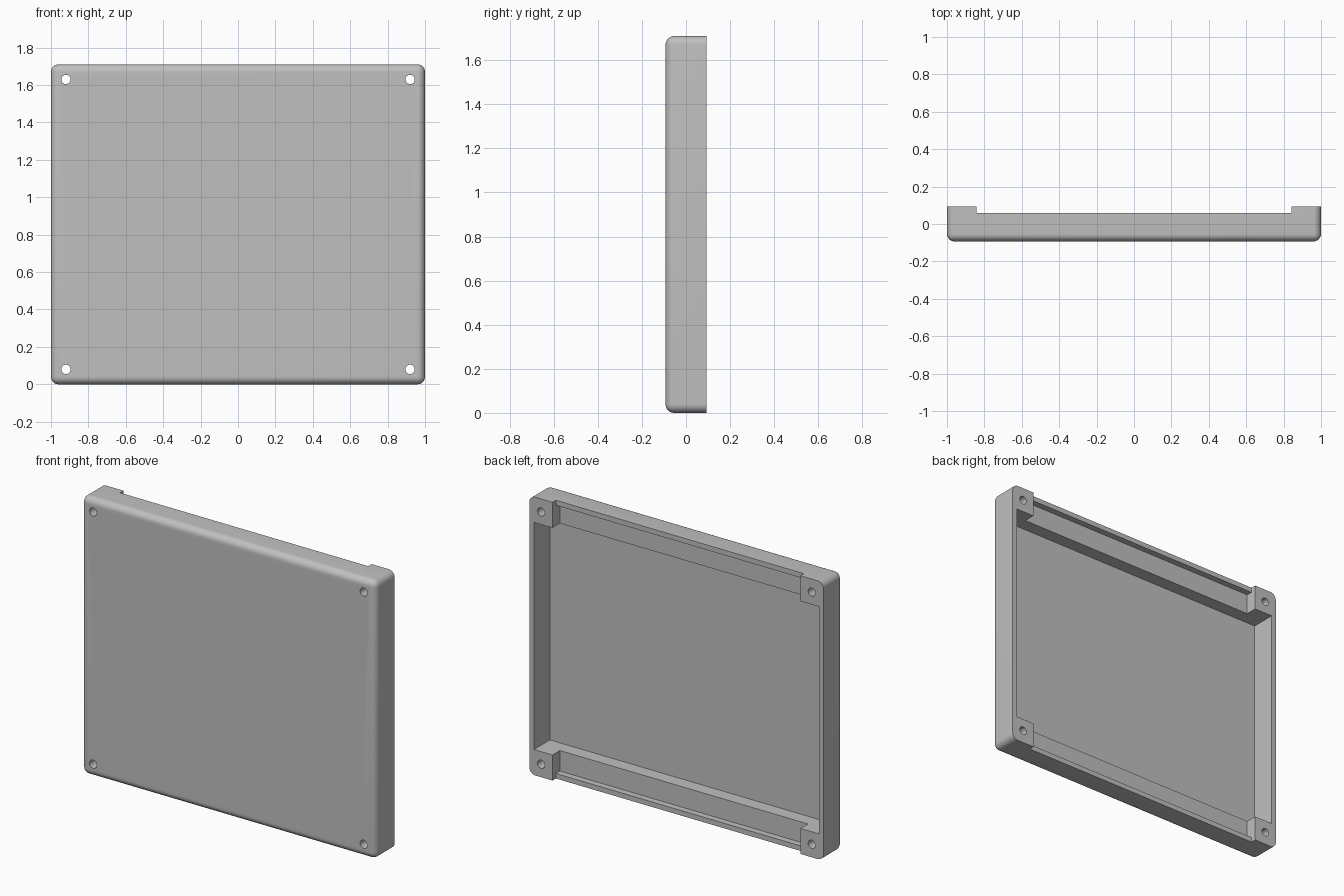
import bpy, bmesh, math
from mathutils import Matrix, Vector

if "Cube" in bpy.data.objects:
    bpy.data.objects.remove(bpy.data.objects["Cube"])

W, H, D = 2.0, 1.71, 0.186      # outer width, height, depth
WALL, BAR = 0.031, 0.157        # thin wall, corner block and rail size
FRONT, BACK = -D / 2, D / 2
FILLET = 0.04

grey = bpy.data.materials.new("light grey plastic")
grey.use_nodes = True
grey.diffuse_color = (0.53, 0.53, 0.53, 1)
grey.node_tree.nodes["Principled BSDF"].inputs["Base Color"].default_value = grey.diffuse_color


def finish(name, bm):
    mesh = bpy.data.meshes.new(name)
    bm.to_mesh(mesh)
    bm.free()
    mesh.materials.append(grey)
    obj = bpy.data.objects.new(name, mesh)
    bpy.context.collection.objects.link(obj)
    return obj


def box_mesh(lo, hi):
    lo, hi = Vector(lo), Vector(hi)
    bm = bmesh.new()
    bmesh.ops.create_cube(bm, size=1, matrix=Matrix.Translation((lo + hi) / 2)
                          @ Matrix.Diagonal((*(hi - lo), 1)))
    return bm


# Outer shell, rounded everywhere except around the open back
bm = box_mesh((-W / 2, FRONT, 0), (W / 2, BACK, H))
edges = [e for e in bm.edges if any(v.co.y < 0 for v in e.verts)]
bmesh.ops.bevel(bm, geom=edges, offset=FILLET, segments=8, profile=0.5, affect='EDGES')
case = finish("case_cover", bm)

cutters = []

# Main cavity between the side walls and the two rails
cutters.append(finish("cavity_cutter", box_mesh(
    (-W / 2 + WALL, FRONT + WALL, BAR), (W / 2 - WALL, 1, H - BAR))))

# Rails: lowered outer lip and deeper recess, mirrored bottom to top
inner = W / 2 - BAR
for side in ("bottom", "top"):
    for part, y, z0, z1 in (("lip", 0.06, -0.1, 0.1), ("recess", 0.021, WALL, 0.3)):
        if side == "top":
            z0, z1 = H - z1, H - z0
        cutters.append(finish(f"{side}_{part}_cutter",
                              box_mesh((-inner, y, z0), (inner, 1, z1))))

# Screw holes through the corner blocks
for x in (-0.92, 0.92):
    for z in (0.08, H - 0.08):
        bm = bmesh.new()
        bmesh.ops.create_cone(bm, cap_ends=True, segments=32, radius1=0.025,
                              radius2=0.025, depth=1,
                              matrix=Matrix.Translation((x, 0, z))
                              @ Matrix.Rotation(math.pi / 2, 4, 'X'))
        cutters.append(finish("screw_hole_cutter", bm))

# Cut the shell, then drop the cutters
bpy.ops.object.select_all(action='DESELECT')
bpy.context.view_layer.objects.active = case
case.select_set(True)
for cutter in cutters:
    cutter.hide_render = True
    mod = case.modifiers.new("cut", 'BOOLEAN')
    mod.operation, mod.solver, mod.object = 'DIFFERENCE', 'EXACT', cutter
    bpy.ops.object.modifier_apply(modifier=mod.name)
    bpy.data.objects.remove(cutter)

bpy.ops.object.shade_smooth_by_angle(angle=math.radians(30))
